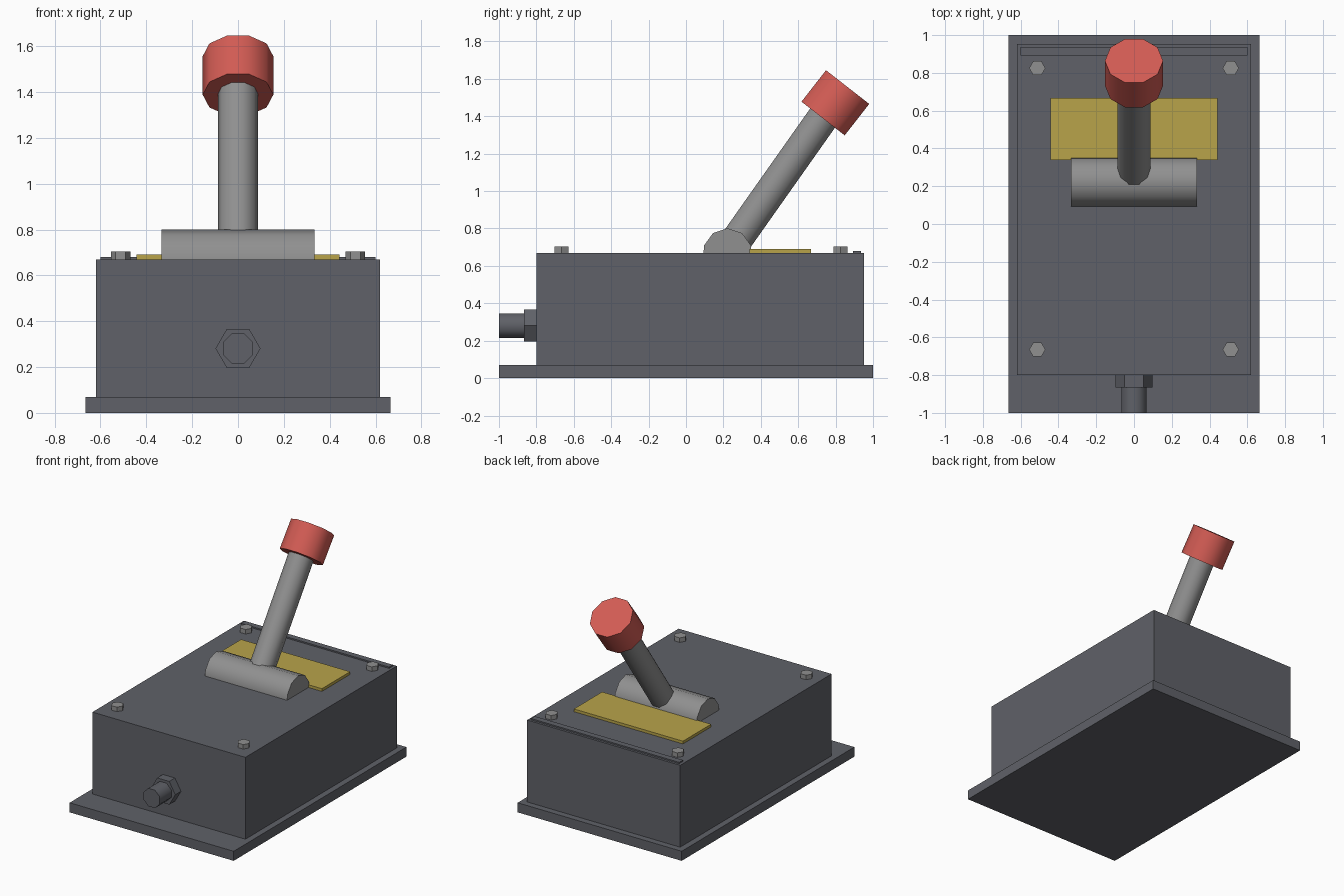
import bpy, bmesh, math
from mathutils import Vector, Matrix

if "Cube" in bpy.data.objects:
    bpy.data.objects.remove(bpy.data.objects["Cube"])


def material(name, r, g, b):
    m = bpy.data.materials.new(name)
    m.diffuse_color = (r, g, b, 1)
    m.use_nodes = True
    m.node_tree.nodes["Principled BSDF"].inputs["Base Color"].default_value = m.diffuse_color
    return m


HOUSING = material("dark_grey", 0.115, 0.12, 0.138)
METAL = material("light_grey", 0.28, 0.28, 0.28)
RED = material("red", 0.65, 0.107, 0.089)
YELLOW = material("yellow", 0.48, 0.37, 0.068)


def finish(name, bm, mat, smooth=0):
    bmesh.ops.recalc_face_normals(bm, faces=bm.faces[:])
    me = bpy.data.meshes.new(name)
    bm.to_mesh(me)
    bm.free()
    me.materials.append(mat)
    ob = bpy.data.objects.new(name, me)
    bpy.context.collection.objects.link(ob)
    if smooth:
        bpy.ops.object.select_all(action='DESELECT')
        ob.select_set(True)
        bpy.context.view_layer.objects.active = ob
        bpy.ops.object.shade_smooth_by_angle(angle=math.radians(smooth))
    return ob


def box(name, half_x, y0, y1, z0, z1, mat):
    bm = bmesh.new()
    bmesh.ops.create_cube(bm, size=1)
    bmesh.ops.scale(bm, vec=(2 * half_x, y1 - y0, z1 - z0), verts=bm.verts)
    bmesh.ops.translate(bm, vec=(0, (y0 + y1) / 2, (z0 + z1) / 2), verts=bm.verts)
    return finish(name, bm, mat)


def rod(name, start, end, radius, sides, mat, turn=0.0, smooth=0):
    """Prism between two points in a plane of constant x, first corner on +x."""
    start, end = Vector(start), Vector(end)
    w = (end - start).normalized()
    u = Vector((1, 0, 0))
    v = w.cross(u)
    bm = bmesh.new()
    ring = []
    for i in range(sides):
        a = turn + 2 * math.pi * i / sides
        ring.append(bm.verts.new(start + radius * (u * math.cos(a) + v * math.sin(a))))
    face = bm.faces.new(ring)
    ext = bmesh.ops.extrude_face_region(bm, geom=[face])
    top = [g for g in ext["geom"] if isinstance(g, bmesh.types.BMVert)]
    bmesh.ops.translate(bm, vec=end - start, verts=top)
    # keep the starting cap so the solid is closed
    if not any(set(f.verts) == set(ring) for f in bm.faces):
        bm.faces.new(ring)
    return finish(name, bm, mat, smooth)


# Housing
box("base_plate", 0.665, -1.0, 1.0, 0.0, 0.07, HOUSING)
box("housing", 0.62, -0.80, 0.953, 0.07, 0.67, HOUSING)
box("rear_strip", 0.60, 0.892, 0.936, 0.665, 0.68, HOUSING)
box("label_plate", 0.442, 0.34, 0.667, 0.665, 0.69, YELLOW)

# Lid bolts
for sx, side in ((-1, "left"), (1, "right")):
    for y, end in ((-0.665, "front"), (0.825, "rear")):
        x = sx * 0.512
        rod(f"lid_bolt_{end}_{side}", (x, y, 0.66), (x, y, 0.703), 0.043, 6, METAL)

# Pivot: upper half of a ten-sided bar, standing on the lid
profile = [(0.222 + 0.131 * math.cos(math.radians(a)), 0.67 + 0.131 * math.sin(math.radians(a)))
           for a in (18, 54, 90, 126, 162)]
profile = [(0.351, 0.668)] + profile + [(0.093, 0.668)]
bm = bmesh.new()
loops = [[bm.verts.new((x, y, z)) for y, z in profile] for x in (-0.333, 0.333)]
for loop in loops:
    bm.faces.new(loop)
for i in range(len(profile)):
    j = (i + 1) % len(profile)
    bm.faces.new((loops[0][i], loops[0][j], loops[1][j], loops[1][i]))
finish("pivot", bm, METAL, 40)

# Lever and knob
rod("lever", (0, 0.222, 0.67), (0, 0.745, 1.411), 0.088, 10, METAL, smooth=40)
rod("knob", (0, 0.733, 1.388), (0, 0.864, 1.556), 0.154, 10, RED, smooth=40)

# Cable gland on the front
rod("gland_nut", (0, -0.79, 0.281), (0, -0.866, 0.281), 0.098, 6, HOUSING)
rod("gland_pipe", (0, -0.80, 0.281), (0, -1.0, 0.281), 0.071, 8, HOUSING,
    turn=math.pi / 8, smooth=50)
